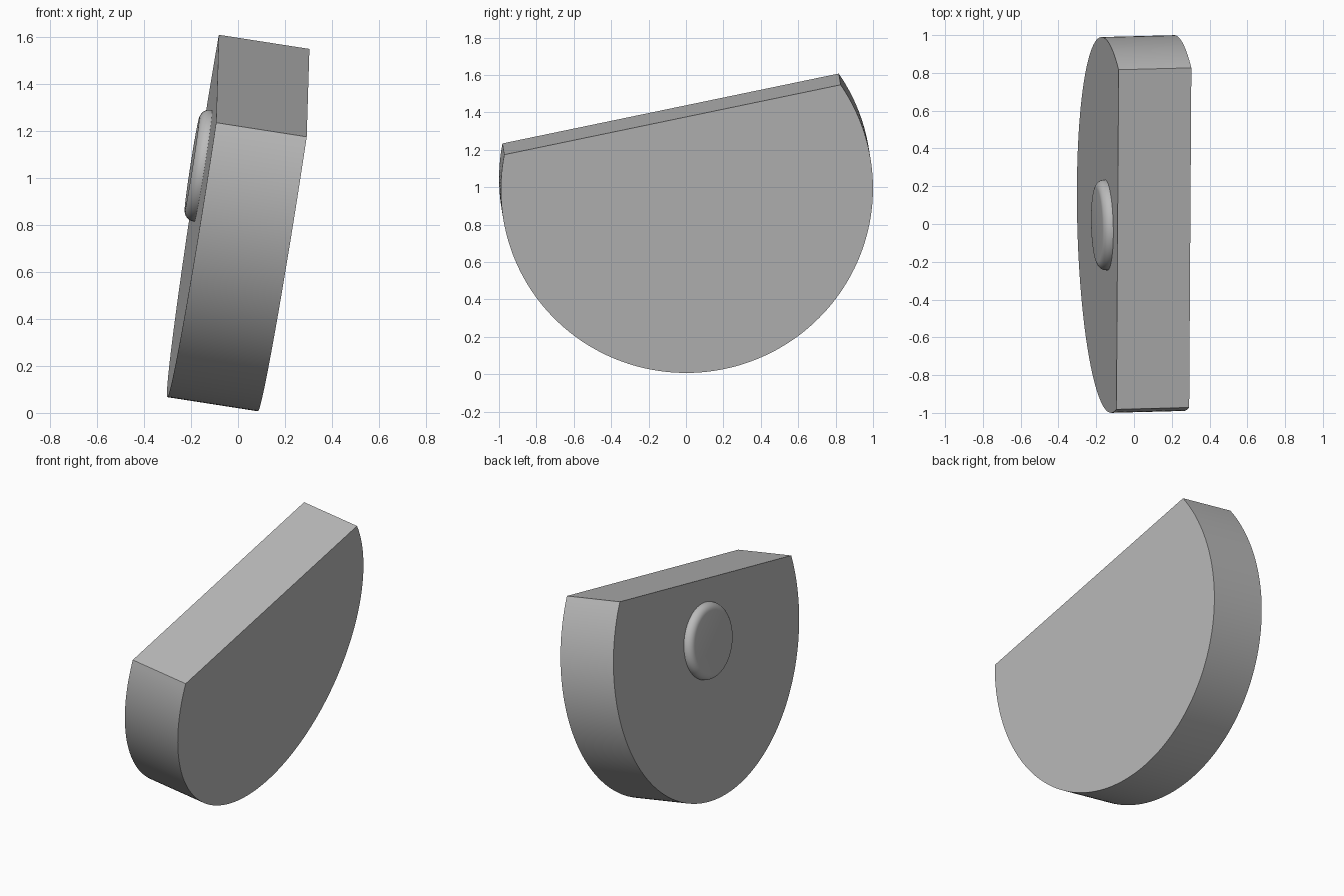
import bpy
import bmesh
from math import sin, cos, pi, radians
from mathutils import Matrix, Vector

cube = bpy.data.objects.get("Cube")
if cube:
    bpy.data.objects.remove(cube, do_unlink=True)

grey = bpy.data.materials.new("plain grey")
grey.use_nodes = True
colour = (0.5, 0.5, 0.5, 1)
grey.diffuse_color = colour
grey.node_tree.nodes["Principled BSDF"].inputs["Base Color"].default_value = colour

# Tilted frame: local x and y lie in the disc, local z runs along its axis
axis = Vector((0.385, 0.01, -0.06)).normalized()
across = Vector((0, 1, 0))
across = (across - axis * axis.dot(across)).normalized()
up = axis.cross(across)
frame = Matrix((across, up, axis)).transposed().to_4x4()
frame.translation = (-0.147, -0.005, 1.05)


def add_object(name, bm):
    bmesh.ops.recalc_face_normals(bm, faces=bm.faces)
    mesh = bpy.data.meshes.new(name)
    bm.to_mesh(mesh)
    bm.free()
    mesh.materials.append(grey)
    obj = bpy.data.objects.new(name, mesh)
    obj.matrix_world = frame
    bpy.context.collection.objects.link(obj)
    bpy.ops.object.select_all(action="DESELECT")
    obj.select_set(True)
    bpy.context.view_layer.objects.active = obj
    bpy.ops.object.shade_smooth_by_angle(angle=radians(30))


# Thick disc cut off by a straight chord
bm = bmesh.new()
start, end, steps = radians(34.3), radians(-191), 120
angles = [start + (end - start) * i / steps for i in range(steps + 1)]
face = bm.faces.new([bm.verts.new((0.995 * cos(t), 0.995 * sin(t), 0)) for t in angles])
sides = bmesh.ops.extrude_face_region(bm, geom=[face], use_keep_orig=True)
moved = [v for v in sides["geom"] if isinstance(v, bmesh.types.BMVert)]
bmesh.ops.translate(bm, verts=moved, vec=(0, 0, 0.39))
add_object("cut_disc_body", bm)

# Round button with a rolled edge on the left-hand face of the frame
bm = bmesh.new()
radius, height, fillet = 0.24, 0.05, 0.045
profile = [(radius, 0.01)]
for i in range(9):
    t = i * pi / 16
    profile.append((radius - fillet + fillet * cos(t), fillet - height - fillet * sin(t)))
count = 64
rings = [[bm.verts.new((r * cos(2 * pi * k / count), r * sin(2 * pi * k / count), z))
          for k in range(count)] for r, z in profile]
for low, high in zip(rings, rings[1:]):
    for k in range(count):
        n = (k + 1) % count
        bm.faces.new((low[k], low[n], high[n], high[k]))
bm.faces.new(rings[0])
bm.faces.new(rings[-1])
add_object("round_button", bm)
